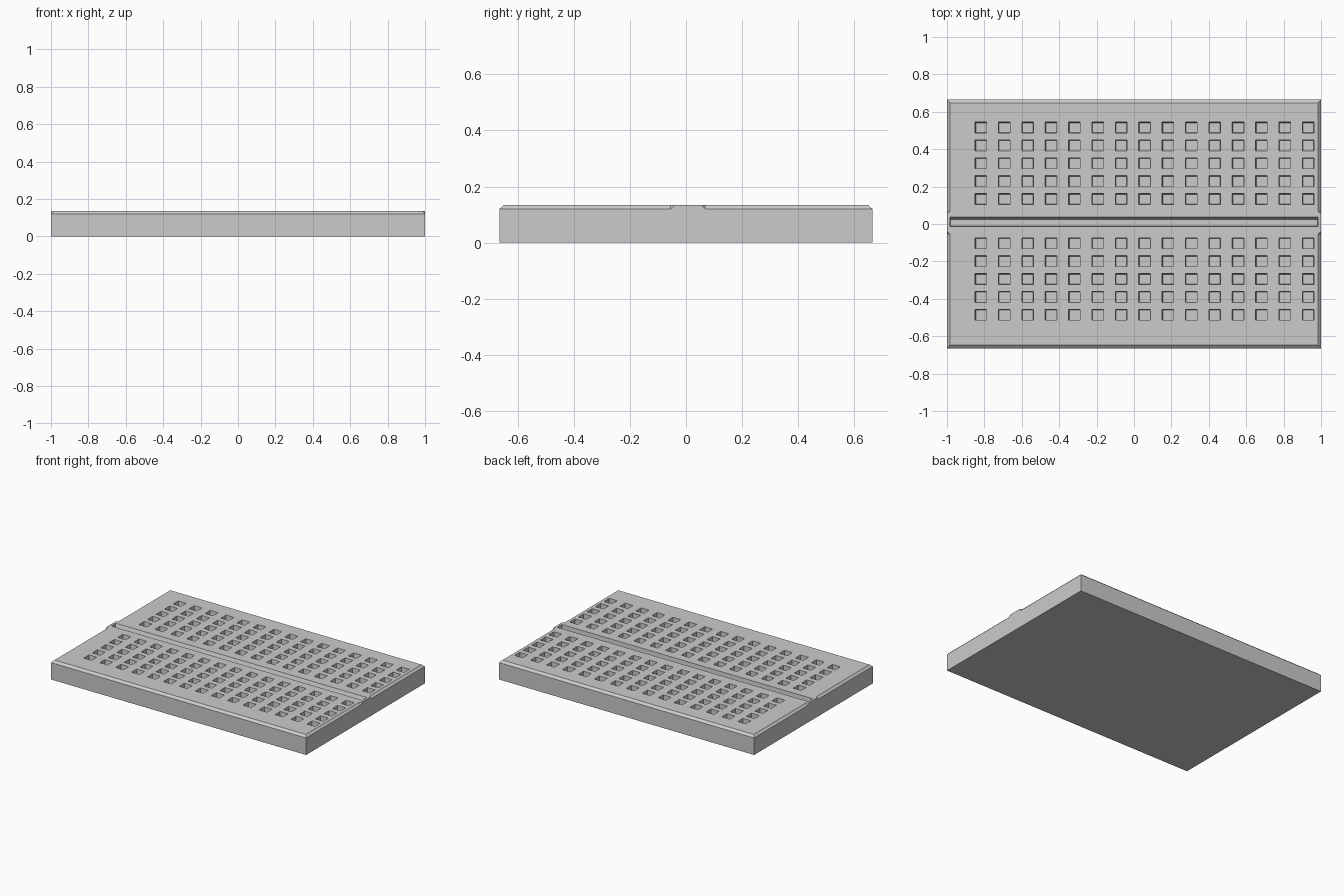
import bpy, bmesh

if "Cube" in bpy.data.objects:
    bpy.data.objects.remove(bpy.data.objects["Cube"])

TOP, LIP = 0.135, 0.12


def make_object(name, bm):
    bmesh.ops.recalc_face_normals(bm, faces=bm.faces)
    mesh = bpy.data.meshes.new(name)
    bm.to_mesh(mesh)
    bm.free()
    obj = bpy.data.objects.new(name, mesh)
    bpy.context.collection.objects.link(obj)
    return obj


def loft_rects(bm, rects):
    """Closed loft through rectangles given as (x0, x1, y0, y1, z)."""
    rings = [[bm.verts.new(p) for p in ((a, c, z), (b, c, z), (b, d, z), (a, d, z))]
             for a, b, c, d, z in rects]
    for r, s in zip(rings, rings[1:]):
        for i in range(4):
            j = (i + 1) % 4
            bm.faces.new((r[i], r[j], s[j], s[i]))
    bm.faces.new(rings[0][::-1])
    bm.faces.new(rings[-1])


# Slab with chamfered top rim
bm = bmesh.new()
loft_rects(bm, [(-1, 1, -0.665, 0.665, 0), (-1, 1, -0.665, 0.665, LIP),
                (-0.985, 0.985, -0.648, 0.648, TOP)])
board = make_object("board_body", bm)

# Cutter: two banks of tapered square sockets and the centre channel
bm = bmesh.new()
for bank in (0.134, -0.485):
    for row in range(5):
        y = bank + row * 0.0955
        for col in range(15):
            x = -0.819 + col * 0.125
            loft_rects(bm, [(x - 0.027, x + 0.03, y - 0.028, y + 0.025, TOP - 0.05),
                            (x - 0.031, x + 0.031, y - 0.029, y + 0.029, TOP),
                            (x - 0.031, x + 0.031, y - 0.029, y + 0.029, TOP + 0.03)])
loft_rects(bm, [(-0.982, 0.982, -0.011, 0.024, TOP - 0.035),
                (-0.984, 0.984, -0.014, 0.037, TOP),
                (-0.984, 0.984, -0.014, 0.037, TOP + 0.03)])
cutter = make_object("socket_cutter", bm)
cutter.hide_render = True
cutter.hide_viewport = True

cut = board.modifiers.new("sockets", "BOOLEAN")
cut.operation = "DIFFERENCE"
cut.solver = "EXACT"
cut.object = cutter

# Square-edged rim pieces closing the channel at both ends
for side, name in ((1, "right_channel_end"), (-1, "left_channel_end")):
    bm = bmesh.new()
    ends = [[bm.verts.new((side * x, y, z)) for x, y, z in
             ((0.984, yi, TOP), (1, yo, TOP), (1, yi, LIP))]
            for yi, yo in ((-0.055, -0.04), (0.068, 0.053))]
    for i in range(3):
        j = (i + 1) % 3
        bm.faces.new((ends[0][i], ends[0][j], ends[1][j], ends[1][i]))
    bm.faces.new(ends[0])
    bm.faces.new(ends[1])
    make_object(name, bm)
